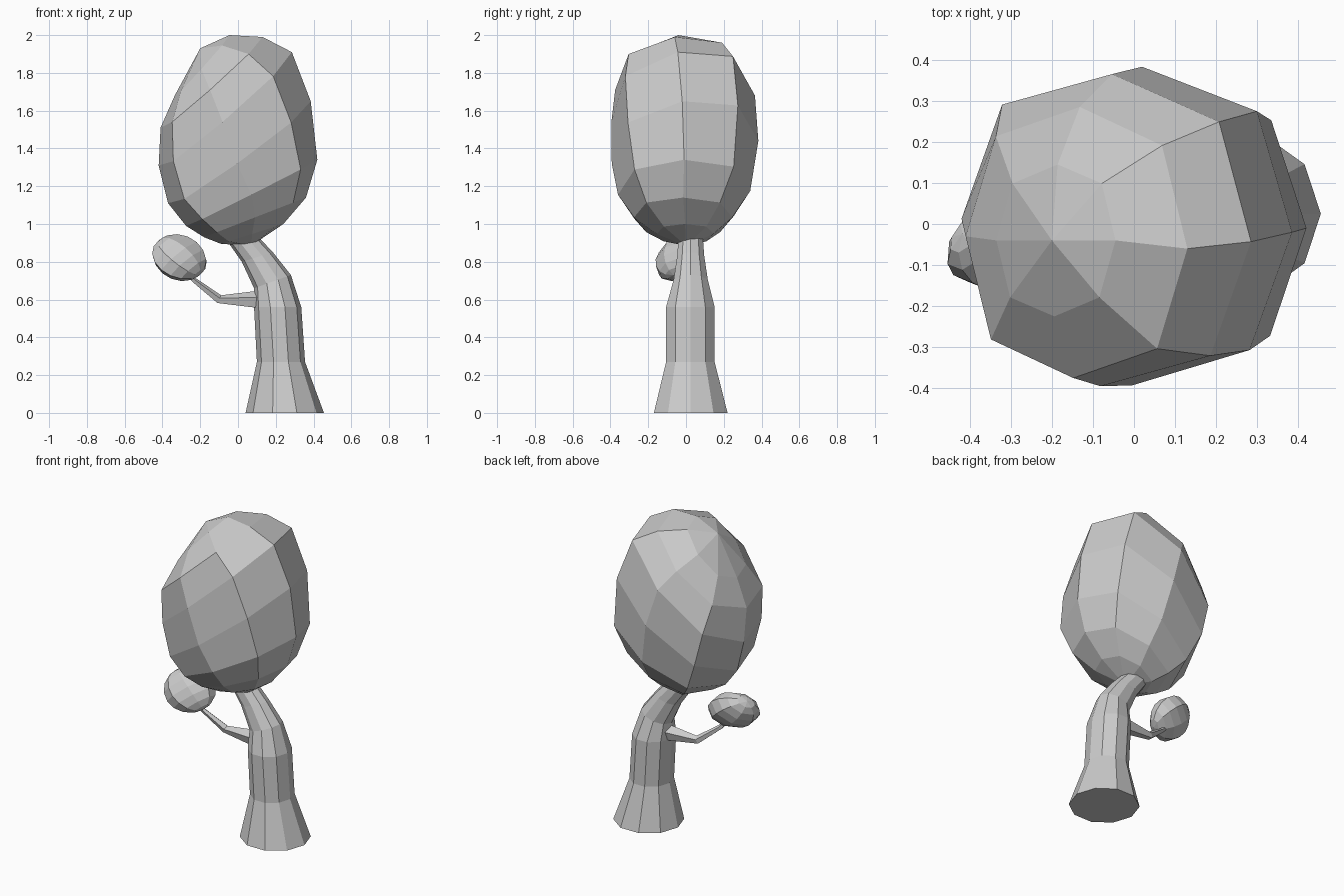
import bpy, bmesh, math
from mathutils import Vector, Matrix

cube = bpy.data.objects.get("Cube")
if cube:
    bpy.data.objects.remove(cube)

grey = bpy.data.materials.new("plain_grey")
grey.use_nodes = True
colour = (0.6, 0.6, 0.6, 1)
grey.diffuse_color = colour
grey.node_tree.nodes["Principled BSDF"].inputs["Base Color"].default_value = colour


def finish(name, bm):
    bmesh.ops.recalc_face_normals(bm, faces=bm.faces[:])
    mesh = bpy.data.meshes.new(name)
    bm.to_mesh(mesh)
    bm.free()
    mesh.materials.append(grey)
    obj = bpy.data.objects.new(name, mesh)
    bpy.context.collection.objects.link(obj)
    return obj


def loft(name, rings, sides, start=None, end=None, bulge=0.0):
    """Join rings of (centre, u, v); close each end with a pole or a flat cap.
    Bulge pushes the diagonal corners outward."""
    bm = bmesh.new()
    loops = []
    for centre, u, v in rings:
        loop = []
        for i in range(sides):
            a = math.tau * i / sides
            swell = 1 + bulge * math.sin(2 * a) ** 2
            loop.append(bm.verts.new(centre + (u * math.cos(a) + v * math.sin(a)) * swell))
        loops.append(loop)
    for low, high in zip(loops, loops[1:]):
        for i in range(sides):
            j = (i + 1) % sides
            bm.faces.new((low[i], low[j], high[j], high[i]))
    for loop, pole in ((loops[0], start), (loops[-1], end)):
        if pole:
            tip = bm.verts.new(pole)
            for i in range(sides):
                bm.faces.new((loop[i], loop[(i + 1) % sides], tip))
        else:
            bm.faces.new(loop)
    return finish(name, bm)


def slanted_ring(left, right, y, depth, lean=0.0, skew=0.0):
    """Ring from its left and right (x, z) ends, with a backward lean and a skew in y."""
    a, b = Vector((left[0], y + skew, left[1])), Vector((right[0], y - skew, right[1]))
    return (a + b) / 2, (b - a) / 2, Vector((lean * 0.2, depth, lean))


# Large leaning crown, from top to bottom
crown = [
    slanted_ring((-0.335, 1.68), (-0.045, 2.0), -0.04, 0.185, 0.02),
    slanted_ring((-0.41, 1.51), (0.13, 1.99), -0.045, 0.33, 0.04, 0.015),
    slanted_ring((-0.42, 1.31), (0.285, 1.91), -0.015, 0.38, 0.07, 0.028),
    slanted_ring((-0.37, 1.11), (0.385, 1.65), -0.005, 0.388, 0.06, 0.015),
    slanted_ring((-0.275, 0.99), (0.42, 1.34), -0.01, 0.35, 0.01),
    slanted_ring((-0.18, 0.93), (0.36, 1.14), -0.015, 0.26, 0),
    slanted_ring((-0.09, 0.895), (0.24, 1.0), -0.005, 0.15, 0),
]
loft("large_crown", crown, 8, Vector((-0.2, -0.04, 1.93)), Vector((0.07, 0, 0.885)), 0.06)

# Bent trunk with a flared foot
trunk = [
    slanted_ring((0.04, 0), (0.455, 0), 0.025, 0.205),
    slanted_ring((0.1, 0.27), (0.355, 0.27), 0.023, 0.135),
    slanted_ring((0.085, 0.56), (0.335, 0.56), 0.023, 0.135),
    slanted_ring((0.085, 0.66), (0.28, 0.73), 0.025, 0.095),
    slanted_ring((0.02, 0.8), (0.185, 0.85), 0.025, 0.075),
    slanted_ring((-0.05, 0.9), (0.1, 0.94), 0.025, 0.068),
    slanted_ring((-0.08, 0.98), (0.04, 1.02), 0.025, 0.06),
]
loft("trunk", trunk, 10)

# Thin elbowed branch
branch = []
for x, y, z, radius, turn in ((0.17, 0.025, 0.6, 0.055, 0), (0.08, 0.025, 0.597, 0.047, 5),
                              (-0.1, 0.02, 0.6, 0.025, 25), (-0.23, -0.02, 0.70, 0.015, 45),
                              (-0.29, -0.04, 0.77, 0.013, 45)):
    t = math.radians(turn)
    up = Vector((math.sin(t), 0, math.cos(t))) * radius
    branch.append((Vector((x, y, z)), up, Vector((0, radius, 0))))
loft("branch", branch, 5)

# Small flattened crown at the branch tip, leaning backward
bm = bmesh.new()
bmesh.ops.create_uvsphere(bm, u_segments=8, v_segments=8, radius=1)
pole_tilt = Matrix.Rotation(math.radians(-35), 4, "Y")
size = Matrix.Diagonal((0.155, 0.092, 0.138, 1))
lean_back = Matrix.Rotation(math.radians(-35), 4, "X")
turn = Matrix.Rotation(math.radians(25), 4, "Z")
place = Matrix.Translation((-0.31, -0.045, 0.822))
bmesh.ops.transform(bm, matrix=place @ turn @ lean_back @ size @ pole_tilt, verts=bm.verts[:])
finish("small_crown", bm)
